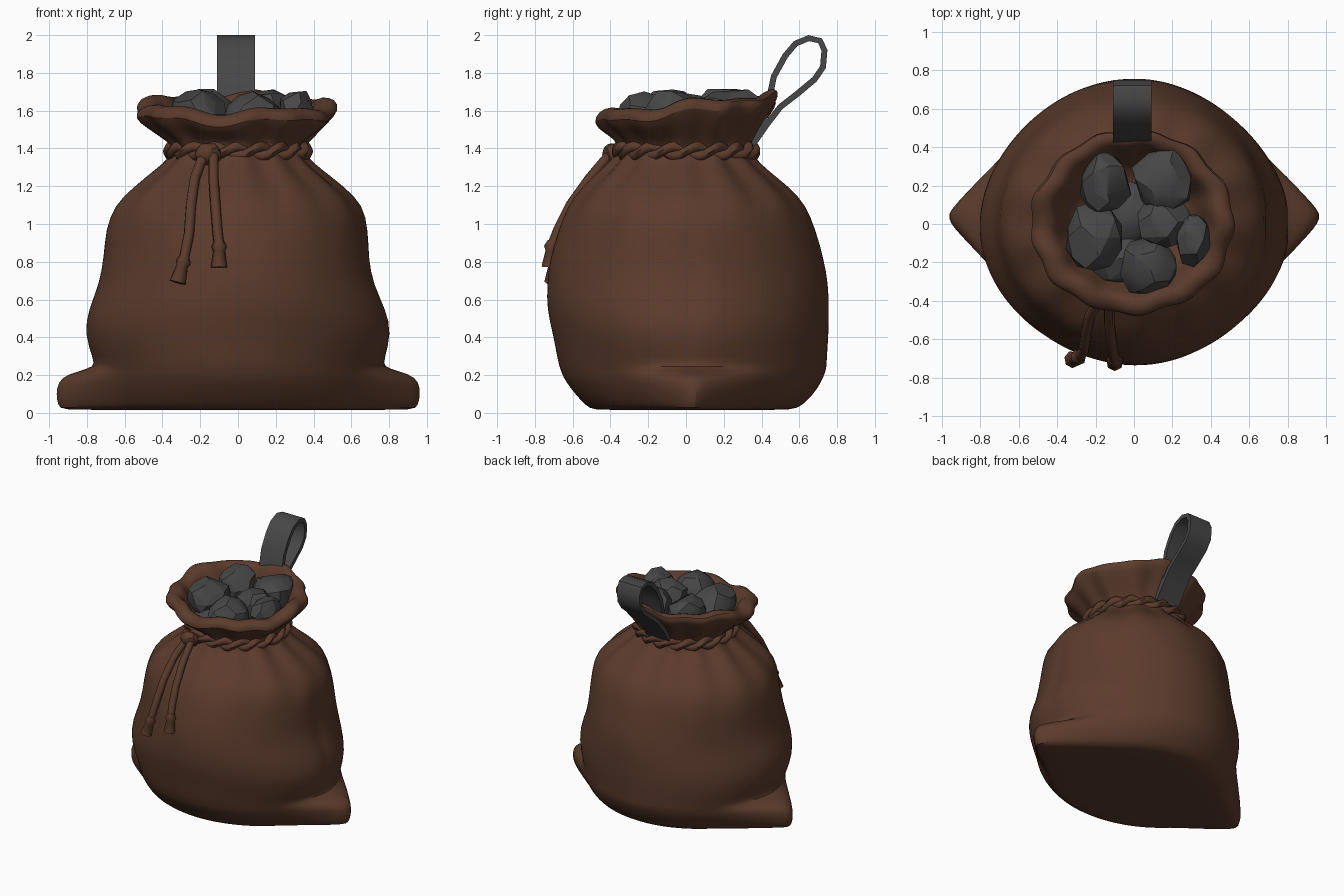
import bpy, bmesh, random
from math import sin, cos, pi, tau, exp
from mathutils import Vector

random.seed(4)
if "Cube" in bpy.data.objects:
    bpy.data.objects.remove(bpy.data.objects["Cube"])


def material(name, rgb):
    m = bpy.data.materials.new(name)
    m.use_nodes = True
    m.diffuse_color = (*rgb, 1)
    bsdf = m.node_tree.nodes["Principled BSDF"]
    bsdf.inputs["Base Color"].default_value = (*rgb, 1)
    bsdf.inputs["Roughness"].default_value = 0.9
    return m


BROWN = material("brown leather", (0.105, 0.044, 0.025))
GREY = material("dark grey", (0.063, 0.063, 0.065))


def finish(bm, name, mat, angle=60, subsurf=0):
    bmesh.ops.recalc_face_normals(bm, faces=bm.faces)
    mesh = bpy.data.meshes.new(name)
    bm.to_mesh(mesh)
    bm.free()
    ob = bpy.data.objects.new(name, mesh)
    bpy.context.collection.objects.link(ob)
    mesh.materials.append(mat)
    if subsurf:
        mod = ob.modifiers.new("Smooth", "SUBSURF")
        mod.levels = mod.render_levels = subsurf
    bpy.ops.object.select_all(action="DESELECT")
    bpy.context.view_layer.objects.active = ob
    ob.select_set(True)
    bpy.ops.object.shade_smooth_by_angle(angle=angle * pi / 180)


def loft(name, rings, mat, closed=False, angle=60, subsurf=0):
    """Skin a list of equal-length point rings; cap the ends unless closed."""
    bm = bmesh.new()
    rows = [[bm.verts.new(p) for p in ring] for ring in rings]
    pairs = list(zip(rows, rows[1:])) + ([(rows[-1], rows[0])] if closed else [])
    for a, b in pairs:
        for i in range(len(a)):
            j = (i + 1) % len(a)
            bm.faces.new((a[i], a[j], b[j], b[i]))
    if not closed:
        bm.faces.new(rows[0])
        bm.faces.new(rows[-1])
    finish(bm, name, mat, angle, subsurf)


def tube(name, path, radii, mat, sides=7):
    """Round cord through the points of a path."""
    pts = [Vector(p) for p in path]
    rings = []
    for i, p in enumerate(pts):
        d = (pts[min(i + 1, len(pts) - 1)] - pts[max(i - 1, 0)]).normalized()
        u = d.cross(Vector((1, 0, 0.2))).normalized()
        v = d.cross(u)
        rings.append([p + radii[i] * (u * cos(k * tau / sides) + v * sin(k * tau / sides))
                      for k in range(sides)])
    loft(name, rings, mat)


# Filled lower sack: z, half width, front depth, back depth, reach of bottom corners
BELLY = [
    (0.015, 0.66, 0.46, 0.52, .26),
    (0.02, 0.70, 0.51, 0.59, .27),
    (0.07, 0.73, 0.56, 0.65, .255),
    (0.13, 0.75, 0.61, 0.70, .235),
    (0.19, 0.76, 0.65, 0.73, .20),
    (0.22, 0.76, 0.66, 0.74, .10),
    (0.245, 0.765, 0.67, 0.745, 0),
    (0.28, 0.77, 0.68, 0.745, 0),
    (0.42, 0.82, 0.71, 0.75, 0),
    (0.55, 0.79, 0.745, 0.75, 0),
    (0.68, 0.73, 0.74, 0.75, 0),
    (0.82, 0.705, 0.72, 0.73, 0),
    (0.97, 0.70, 0.67, 0.69, 0),
]
# Gathered upper sack: z, half width, front depth, back depth, pleat depth, rim tilt
GATHER = [
    (1.10, 0.66, 0.62, 0.64, .012, 0),
    (1.20, 0.55, 0.53, 0.54, .025, 0),
    (1.29, 0.43, 0.43, 0.42, .04, 0),
    (1.35, 0.36, 0.37, 0.36, .035, 0),
    (1.41, 0.34, 0.34, 0.34, .03, 0),
    (1.46, 0.40, 0.37, 0.37, .035, .01),
    (1.53, 0.48, 0.43, 0.43, .03, .035),
    (1.585, 0.54, 0.48, 0.485, .02, .05),
    (1.635, 0.52, 0.46, 0.49, .02, .05),
    (1.65, 0.46, 0.41, 0.45, .02, .045),
    (1.63, 0.41, 0.37, 0.41, .02, .04),
    (1.56, 0.38, 0.34, 0.38, .02, .03),
    (1.46, 0.33, 0.31, 0.31, .02, .01),
    (1.40, 0.29, 0.28, 0.28, 0, 0),
]
ANGLES = [i * tau / 80 for i in range(80)]


def belly_ring(z, rx, front, back, reach):
    ring = []
    for a in ANGLES:
        lump = 0.01 * sin(3 * a + z * 6) * sin(pi * z / 1.2)
        # shallow seam running up one side
        seam = 0.02 * exp(-(sin(a) / 0.08) ** 2) if z > 0.3 and cos(a) > 0 else 0
        # plan is slightly lens shaped
        k = 1 + lump - seam - 0.02 * sin(2 * a) ** 2
        # pointed corners pulled out to both sides
        pull = reach * max(0, 1 - abs(sin(a) - 0.06) / 0.62) ** 1.3
        y = (back if sin(a) > 0 else front) * sin(a)
        ring.append(((rx * k + pull) * cos(a), y * k, z))
    return ring


def gather_ring(z, rx, front, back, pleat, tilt):
    ring = []
    for a in ANGLES:
        k = 1 + pleat * (cos(13 * a + 0.6) + 0.4 * sin(7 * a))
        y = (back if sin(a) > 0 else front) * sin(a)
        lift = tilt * (sin(a) + 0.35 * sin(5 * a + 1) + 0.2 * cos(9 * a))
        ring.append((rx * k * cos(a) - 0.2 * tilt, y * k, z + lift))
    return ring


loft("sack", [belly_ring(*s) for s in BELLY] + [gather_ring(*s) for s in GATHER],
     BROWN, subsurf=1)

# Twisted drawstring round the neck
for strand in range(2):
    rings = []
    for i in range(72):
        a = i * tau / 72
        t = 9 * a + strand * pi
        r, z = 0.352 + 0.016 * cos(t), 1.385 + 0.026 * sin(t)
        rings.append([((r + 0.03 * cos(k * tau / 6)) * cos(a),
                       (r + 0.03 * cos(k * tau / 6)) * sin(a),
                       z + 0.03 * sin(k * tau / 6)) for k in range(6)])
    loft(f"neck_cord_{strand + 1}", rings, BROWN, closed=True)


def chunk(name, centre, size, mat, jitter):
    """Faceted lump: hull of scattered points on an ellipsoid."""
    bm = bmesh.new()
    bmesh.ops.create_icosphere(bm, subdivisions=2, radius=1)
    for v in bm.verts:
        v.co *= 1 + random.uniform(-jitter, jitter)
        v.co = Vector(centre) + Vector(a * b for a, b in zip(v.co, size))
    hull = bmesh.ops.convex_hull(bm, input=bm.verts)
    loose = {g for g in hull["geom_interior"] if isinstance(g, bmesh.types.BMVert)}
    bmesh.ops.delete(bm, geom=list(loose), context="VERTS")
    finish(bm, name, mat, 25)


# Knot and two hanging cord ends with tassels
chunk("knot", (-0.16, -0.39, 1.37), (0.07, 0.05, 0.06), BROWN, 0.1)
ENDS = [[(-.18, -.39, 1.37), (-.23, -.48, 1.24), (-.25, -.58, 1.10), (-.26, -.66, .95),
         (-.29, -.695, .80)],
        [(-.13, -.40, 1.37), (-.13, -.51, 1.24), (-.12, -.61, 1.10), (-.11, -.675, .97),
         (-.10, -.71, .88)]]
for i, path in enumerate(ENDS):
    tube(f"cord_end_{i + 1}", path, [0.028] * len(path), BROWN)
    end = Vector(path[-1])
    drop = Vector((-0.03 + 0.03 * i, -0.01, -0.11))
    tube(f"tassel_{i + 1}", [end - drop * 0.3, end, end + drop * 0.2, end + drop],
         [0.025, 0.042, 0.032, 0.045], BROWN)

# Coal lumps filling the mouth: x, y, z, half sizes
LUMPS = [(-.15, .21, 1.59, .13, .17, .13), (.16, .23, 1.60, .16, .18, .12),
         (-.21, -.07, 1.58, .14, .18, .13), (.15, .01, 1.58, .14, .14, .12),
         (.08, -.22, 1.56, .16, .15, .13), (.31, -.08, 1.60, .09, .14, .11),
         (-.03, .06, 1.46, .16, .16, .09), (-.08, -.18, 1.46, .17, .13, .09)]
for i, (x, y, z, *size) in enumerate(LUMPS):
    chunk(f"coal_{i + 1}", (x, y, z), size, GREY, 0.13)

# Flat hanging strap looped at the back: y, z along the middle
STRAP = [(.35, 1.42), (.41, 1.55), (.44, 1.66), (.465, 1.78), (.525, 1.89), (.58, 1.955),
         (.65, 1.984), (.71, 1.97), (.733, 1.92), (.725, 1.83), (.68, 1.765), (.59, 1.69),
         (.50, 1.62), (.43, 1.53), (.36, 1.43)]
rings = []
for i, p in enumerate(STRAP):
    a, b = STRAP[max(i - 1, 0)], STRAP[min(i + 1, len(STRAP) - 1)]
    n = Vector((0, a[1] - b[1], b[0] - a[0])).normalized() * 0.016
    mid = Vector((-0.01, *p))
    half = Vector((0.1, 0, 0))
    rings.append([mid - half - n, mid + half - n, mid + half + n, mid - half + n])
loft("hanging_strap", rings, GREY, angle=40)
